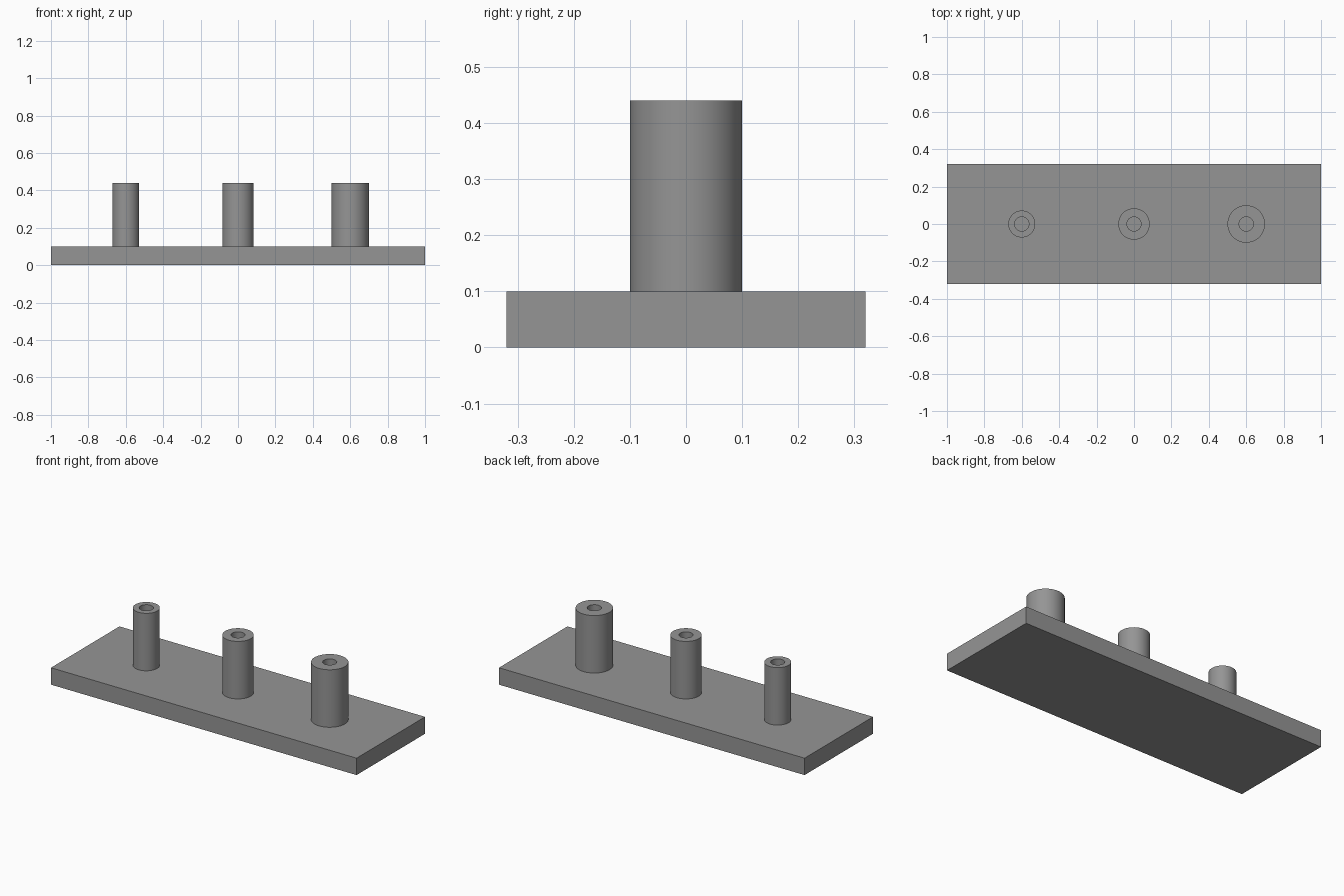
import bpy, bmesh, math
from mathutils import Vector

if "Cube" in bpy.data.objects:
    bpy.data.objects.remove(bpy.data.objects["Cube"])

grey = bpy.data.materials.new("mid grey")
grey.diffuse_color = (0.3, 0.3, 0.3, 1)
grey.use_nodes = True
grey.node_tree.nodes["Principled BSDF"].inputs["Base Color"].default_value = grey.diffuse_color

PLATE_TOP, POST_TOP, HOLE_R, SIDES = 0.10, 0.44, 0.038, 64


def make_object(name, bm):
    bmesh.ops.recalc_face_normals(bm, faces=bm.faces)
    mesh = bpy.data.meshes.new(name)
    bm.to_mesh(mesh)
    bm.free()
    mesh.materials.append(grey)
    obj = bpy.data.objects.new(name, mesh)
    bpy.context.collection.objects.link(obj)
    return obj


# Flat base plate
bm = bmesh.new()
bmesh.ops.create_cube(bm, size=1)
bmesh.ops.scale(bm, vec=(2, 0.64, PLATE_TOP), verts=bm.verts)
bmesh.ops.translate(bm, vec=(0, 0, PLATE_TOP / 2), verts=bm.verts)
make_object("base_plate", bm)


# Hollow posts: a wall profile turned about the post's axis
def post(name, x, radius):
    bm = bmesh.new()
    profile = [(radius, PLATE_TOP), (radius, POST_TOP),
               (HOLE_R, POST_TOP), (HOLE_R, PLATE_TOP)]
    verts = [bm.verts.new((r, 0, z)) for r, z in profile]
    edges = [bm.edges.new(pair) for pair in zip(verts, verts[1:])]
    bmesh.ops.spin(bm, geom=verts + edges, cent=(0, 0, 0), axis=(0, 0, 1),
                   angle=math.tau, steps=SIDES, use_merge=True)
    bmesh.ops.remove_doubles(bm, verts=bm.verts, dist=1e-5)
    bmesh.ops.recalc_face_normals(bm, faces=bm.faces)
    # An open wall has no inside, so make sure the outer side faces out
    outer = max(bm.faces, key=lambda f: f.calc_center_median().xy.length)
    if outer.normal.dot(Vector((*outer.calc_center_median().xy, 0))) < 0:
        bmesh.ops.reverse_faces(bm, faces=bm.faces)
    mesh_obj = make_object(name, bm)
    mesh_obj.location.x = x
    bpy.ops.object.select_all(action='DESELECT')
    mesh_obj.select_set(True)
    bpy.context.view_layer.objects.active = mesh_obj
    bpy.ops.object.shade_smooth_by_angle(angle=math.radians(30))


post("small_post", -0.6, 0.072)
post("medium_post", 0.0, 0.084)
post("large_post", 0.6, 0.10)
